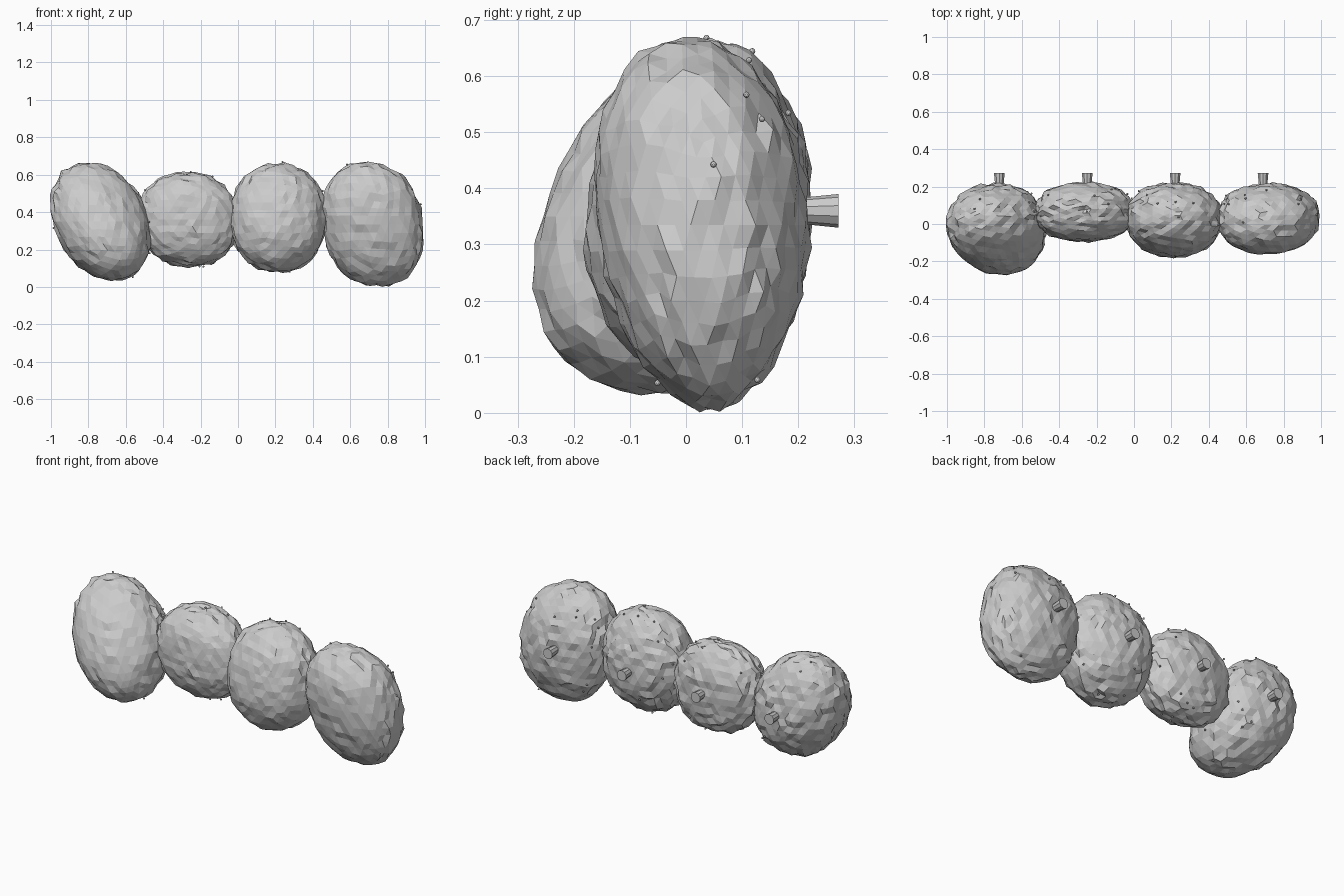
import bpy, bmesh, math, random
from mathutils import Vector, Matrix, noise

if "Cube" in bpy.data.objects:
    bpy.data.objects.remove(bpy.data.objects["Cube"])

random.seed(4)
grey = bpy.data.materials.new("light_grey")
grey.diffuse_color = (0.6, 0.6, 0.6, 1)
grey.use_nodes = True
grey.node_tree.nodes["Principled BSDF"].inputs["Base Color"].default_value = grey.diffuse_color


def finish(bm, name):
    me = bpy.data.meshes.new(name)
    bm.to_mesh(me)
    bm.free()
    me.materials.append(grey)
    ob = bpy.data.objects.new(name, me)
    bpy.context.collection.objects.link(ob)
    return ob


# centre x, y, z; radius x, z; depth front, back; lean in x, y; fullness
BLOBS = [
    ((-0.735, 0.00, 0.35), 0.255, 0.315, 0.255, 0.215, -0.065, 0.045, 2.1),
    ((-0.265, 0.06, 0.36), 0.265, 0.245, 0.155, 0.16, -0.01, 0.0, 2.25),
    ((0.215, 0.03, 0.37), 0.258, 0.29, 0.205, 0.19, 0.0, 0.015, 2.15),
    ((0.72, 0.04, 0.335), 0.268, 0.33, 0.195, 0.175, -0.03, -0.02, 2.25),
]


def surface(p, b):
    """Map a unit direction to the surface of one lopsided blob."""
    (cx, cy, cz), rx, rz, front, back, sx, sy, n = b
    p = p / sum(abs(c) ** n for c in p) ** (1 / n)
    w = 0.5 - 0.5 * p.y
    # rear half is slightly rounder, front half is stretched along its lean
    height = rz + (0.28 - rz) * max(0, p.y)
    return Vector((cx + rx * p.x + sx * p.z * (0.5 + w),
                   cy + (back if p.y > 0 else front) * p.y + sy * p.z * 2 * w,
                   cz + height * p.z))


for i, b in enumerate(BLOBS):
    centre = Vector(b[0])
    # lumpy body
    bm = bmesh.new()
    bmesh.ops.create_icosphere(bm, subdivisions=4, radius=1)
    for v in bm.verts:
        p = v.co.normalized()
        q = surface(p, b)
        rough = 0.005 if p.y < -0.5 else 0.01
        lump = noise.noise(p * 5 + Vector((i * 9, 0, 0))) * 0.01
        v.co = q + (q - centre).normalized() * (lump + random.uniform(-rough, rough) * 0.8)
        v.co.z = max(v.co.z, 0)
    finish(bm, f"lumpy_body_{i + 1}")

    # tiny beads scattered over the rough rear surface
    bm = bmesh.new()
    for k in range(16):
        a = random.uniform(0, 2 * math.pi)
        y = random.uniform(-0.25, 0.85)
        r = math.sqrt(1 - y * y)
        q = surface(Vector((r * math.cos(a), y, r * math.sin(a))), b)
        q += (q - centre).normalized() * 0.009
        q.z = max(q.z, 0.006)
        bmesh.ops.create_icosphere(bm, subdivisions=2, radius=0.0055,
                                   matrix=Matrix.Translation(q))
    finish(bm, f"beads_{i + 1}")

    # short flared stem at the back
    bm = bmesh.new()
    m = Matrix.Translation((-0.72 + 0.47 * i, 0.232, 0.36)) @ Matrix.Rotation(-math.pi / 2, 4, 'X')
    bmesh.ops.create_cone(bm, cap_ends=True, segments=10, radius1=0.022,
                          radius2=0.03, depth=0.08, matrix=m)
    finish(bm, f"stem_{i + 1}")
